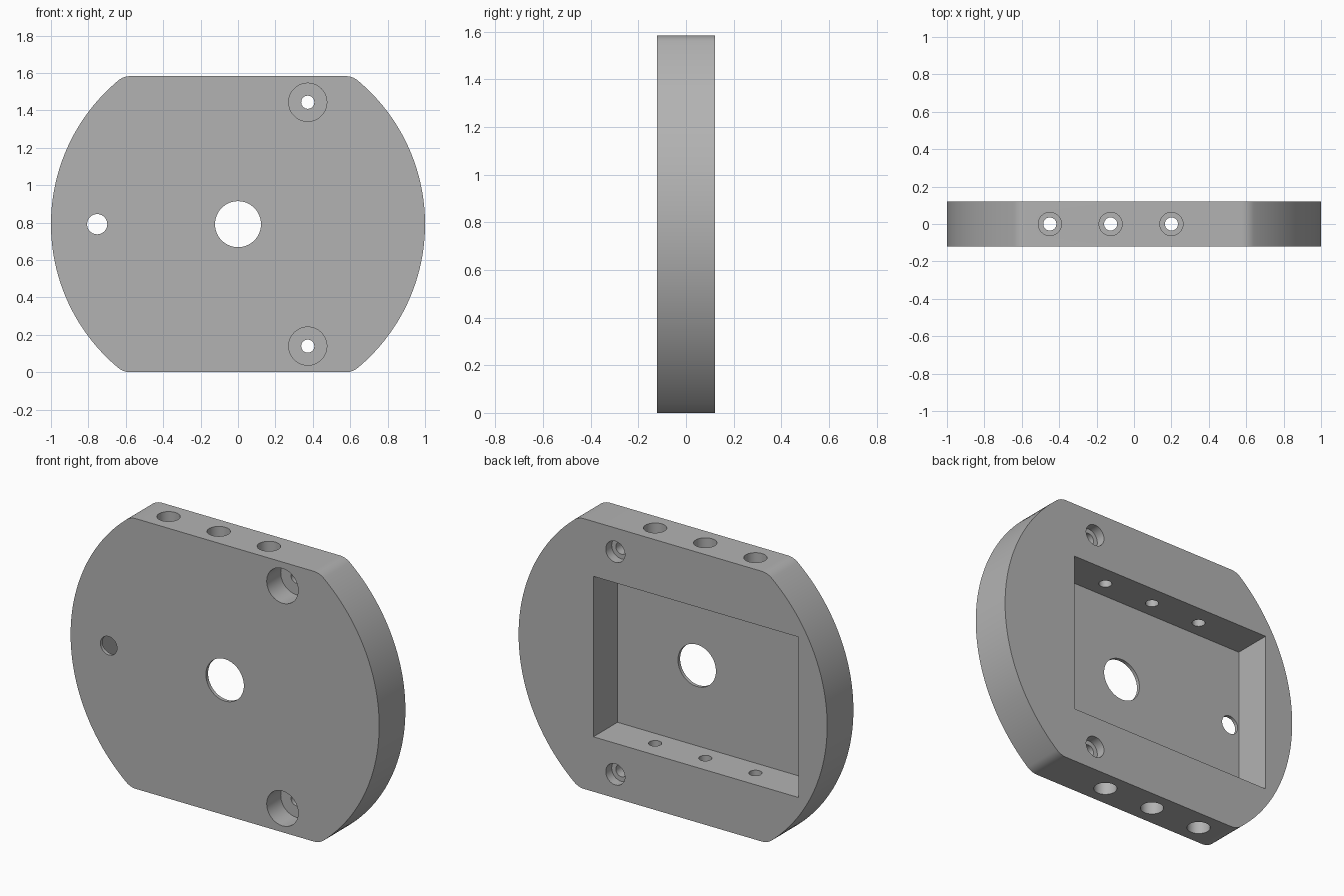
import bpy, bmesh
from math import sin, cos, pi, atan2, sqrt
from mathutils import Matrix, Vector

cube = bpy.data.objects.get("Cube")
if cube:
    bpy.data.objects.remove(cube, do_unlink=True)

HALF_H = 0.7915      # half height between the two flats
HALF_T = 0.1215      # half thickness
FILLET = 0.1         # corner rounding between arc and flat
EPS = 0.05           # cutter overshoot

grey = bpy.data.materials.new("plain grey")
grey.use_nodes = True
colour = (0.45, 0.45, 0.45, 1)
grey.diffuse_color = colour
grey.node_tree.nodes["Principled BSDF"].inputs["Base Color"].default_value = colour


def make_object(name, bm):
    bmesh.ops.recalc_face_normals(bm, faces=bm.faces)
    mesh = bpy.data.meshes.new(name)
    bm.to_mesh(mesh)
    bm.free()
    obj = bpy.data.objects.new(name, mesh)
    bpy.context.collection.objects.link(obj)
    mesh.materials.append(grey)
    return obj


def arc(cx, cz, radius, start, end, steps):
    return [(cx + radius * cos(start + (end - start) * i / steps),
             cz + radius * sin(start + (end - start) * i / steps))
            for i in range(steps + 1)]


def bore(name, origin, direction, steps, sides=48):
    """Stepped round cutter: steps lists (radius, start, end) along direction."""
    bm = bmesh.new()
    turn = Vector(direction).to_track_quat('Z', 'Y').to_matrix().to_4x4()
    place = Matrix.Translation(origin) @ turn
    rings = []
    for radius, start, end in steps:
        for depth in (start, end):
            rings.append([bm.verts.new(place @ Vector((x, y, depth)))
                          for x, y in arc(0, 0, radius, 0, 2 * pi, sides)[:-1]])
    for a, b in zip(rings, rings[1:]):
        for i in range(sides):
            j = (i + 1) % sides
            bm.faces.new((a[i], a[j], b[j], b[i]))
    bm.faces.new(rings[0])
    bm.faces.new(rings[-1])
    return make_object(name, bm)


def cut(target, cutter):
    cutter.hide_render = True
    mod = target.modifiers.new("cut", 'BOOLEAN')
    mod.operation = 'DIFFERENCE'
    mod.solver = 'EXACT'
    mod.object = cutter
    bpy.context.view_layer.objects.active = target
    bpy.ops.object.modifier_apply(modifier=mod.name)
    bpy.data.objects.remove(cutter, do_unlink=True)


# Plate: disc with two flats and rounded corners
fx, fz = sqrt((1 - FILLET) ** 2 - (HALF_H - FILLET) ** 2), HALF_H - FILLET
meet = atan2(fz, fx)
right = (arc(fx, -fz, FILLET, -pi / 2, -meet, 8)
         + arc(0, 0, 1, -meet, meet, 64)[1:-1]
         + arc(fx, fz, FILLET, meet, pi / 2, 8))
outline = right + [(-x, z) for x, z in reversed(right)]
bm = bmesh.new()
face = bm.faces.new([bm.verts.new((x, -HALF_T, z + HALF_H)) for x, z in outline])
extruded = bmesh.ops.extrude_face_region(bm, geom=[face])
bmesh.ops.translate(bm, vec=(0, 2 * HALF_T, 0),
                    verts=[g for g in extruded["geom"] if isinstance(g, bmesh.types.BMVert)])
plate = make_object("mounting_plate", bm)

# Rectangular pocket open at the back, leaving a thin front skin
x0, x1, half_pocket, floor = -0.815, 0.515, 0.47, -HALF_T + 0.02
bm = bmesh.new()
bmesh.ops.create_cube(bm, size=1)
bmesh.ops.scale(bm, vec=(x1 - x0, HALF_T + EPS - floor, 2 * half_pocket), verts=bm.verts)
bmesh.ops.translate(bm, vec=((x0 + x1) / 2, (HALF_T + EPS + floor) / 2, HALF_H), verts=bm.verts)
cut(plate, make_object("pocket_cutter", bm))

# Centre hole and small side hole through the front skin
for x, radius in ((0, 0.123), (-0.753, 0.054)):
    cut(plate, bore("skin_hole_cutter", (x, -HALF_T, HALF_H), (0, 1, 0),
                    [(radius, -EPS, 0.1)], 64))

for side in (-1, 1):
    # Screw holes, counterbored wide at the front and narrower at the back
    cut(plate, bore("screw_hole_cutter", (0.373, -HALF_T, HALF_H + side * 0.652), (0, 1, 0),
                    [(0.102, -EPS, 0.13), (0.035, 0.13, 0.188),
                     (0.062, 0.188, 2 * HALF_T + EPS)]))
    # Counterbored edge holes running from each flat into the pocket
    for x in (-0.45, -0.125, 0.2):
        cut(plate, bore("edge_hole_cutter", (x, 0, HALF_H * (1 + side)), (0, 0, -side),
                        [(0.062, -EPS, 0.2), (0.035, 0.2, 0.4)]))

# Smooth round walls, crisp edges
bpy.ops.object.select_all(action='DESELECT')
plate.select_set(True)
bpy.context.view_layer.objects.active = plate
bpy.ops.object.shade_smooth_by_angle(angle=pi / 6)
